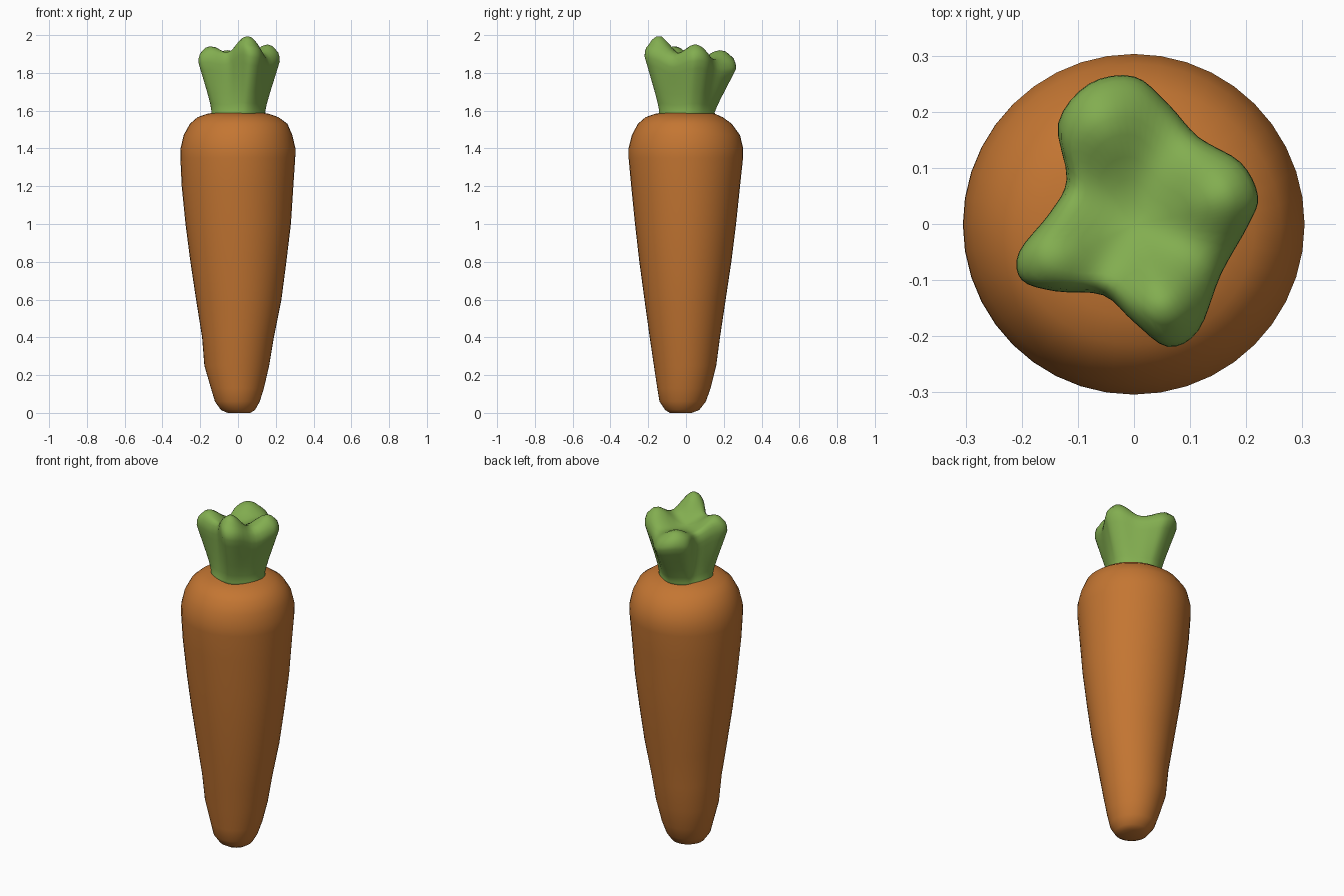
import bpy, bmesh, math
from mathutils import Vector


def material(name, rgb):
    m = bpy.data.materials.new(name)
    m.diffuse_color = (*rgb, 1)
    return m


def loft(name, rings, mat):
    """Skin a list of equal-length closed rings and cap both ends."""
    bm = bmesh.new()
    vr = [[bm.verts.new(p) for p in ring] for ring in rings]
    n = len(vr[0])
    for a, b in zip(vr, vr[1:]):
        for i in range(n):
            j = (i + 1) % n
            bm.faces.new((a[i], a[j], b[j], b[i]))
    bm.faces.new(vr[0][::-1])
    bm.faces.new(vr[-1])
    bmesh.ops.recalc_face_normals(bm, faces=bm.faces)
    for f in bm.faces:
        f.smooth = True
    me = bpy.data.meshes.new(name)
    bm.to_mesh(me)
    bm.free()
    me.materials.append(mat)
    ob = bpy.data.objects.new(name, me)
    bpy.context.collection.objects.link(ob)
    return ob


def catmull(a, b, c, d, t):
    return 0.5 * (2*b + (c - a)*t + (2*a - 5*b + 4*c - d)*t*t + (3*b - a - 3*c + d)*t**3)


orange = material("carrot orange", (0.55, 0.18, 0.032))
green = material("leaf green", (0.225, 0.42, 0.08))

# Root: z, x min, x max, y min, y max
profile = [
    (0.0, -0.055, 0.065, -0.085, 0.03), (0.015, -0.09, 0.09, -0.11, 0.07),
    (0.06, -0.122, 0.115, -0.14, 0.105), (0.13, -0.143, 0.137, -0.152, 0.13),
    (0.25, -0.178, 0.165, -0.17, 0.16), (0.4, -0.19, 0.19, -0.192, 0.18),
    (0.6, -0.222, 0.23, -0.22, 0.21), (0.8, -0.252, 0.256, -0.247, 0.24),
    (1.0, -0.278, 0.28, -0.27, 0.265), (1.2, -0.298, 0.293, -0.29, 0.286),
    (1.35, -0.305, 0.303, -0.304, 0.302), (1.4, -0.304, 0.304, -0.304, 0.303),
    (1.47, -0.288, 0.288, -0.287, 0.286), (1.53, -0.255, 0.262, -0.255, 0.243),
    (1.565, -0.215, 0.215, -0.215, 0.195), (1.583, -0.165, 0.165, -0.165, 0.155),
    (1.592, -0.11, 0.11, -0.11, 0.11), (1.594, -0.03, 0.03, -0.03, 0.03)]
N = 40
rings = []
for z, x0, x1, y0, y1 in profile:
    rings.append([((x0 + x1)/2 + (x1 - x0)/2*math.cos(2*math.pi*i/N),
                   (y0 + y1)/2 + (y1 - y0)/2*math.sin(2*math.pi*i/N), z) for i in range(N)])
loft("carrot_root", rings, orange)

# Leaf tuft: four-lobed outline seen from above
ctrl = [Vector(p) for p in (
    (0.0, 0.263), (0.06, 0.215), (0.115, 0.155), (0.19, 0.11), (0.221, 0.05),
    (0.205, 0.0), (0.155, -0.09), (0.115, -0.19), (0.06, -0.219), (0.0, -0.175),
    (-0.055, -0.127), (-0.14, -0.12), (-0.2, -0.1), (-0.205, -0.05),
    (-0.15, 0.02), (-0.12, 0.08), (-0.135, 0.18), (-0.08, 0.25))]
M = len(ctrl)
outline = [catmull(ctrl[i-1], ctrl[i], ctrl[(i+1) % M], ctrl[(i+2) % M], k/4)
           for i in range(M) for k in range(4)]
lobes = [(-0.06, 0.18, 0.07), (0.155, 0.05, 0.10), (0.05, -0.145, 0.145), (-0.145, -0.06, 0.09)]


def crown(p):
    """Height of the tuft's upper surface: a bump on every lobe."""
    return 1.85 + sum(h*math.exp(-((p.x - x)**2 + (p.y - y)**2)/0.0085) for x, y, h in lobes)


rings = []
# flaring stalk: height fraction, blend from round base to lobed outline, scale
for t, blend, s in ((0.0, 0.1, 1.06), (0.06, 0.15, 1.0), (0.2, 0.3, 0.97), (0.4, 0.52, 0.96),
                    (0.6, 0.72, 0.97), (0.8, 0.9, 0.985), (0.93, 1.0, 1.0)):
    ring = []
    for p in outline:
        q = (p.normalized()*0.132).lerp(p, blend)*s
        top = crown(p*0.9) - 0.045
        ring.append((q.x, q.y, 1.575 + (top - 1.575)*t))
    rings.append(ring)
# rounded rim and dished top
for s, drop in ((0.995, 0.045), (0.96, 0.02), (0.9, 0.006), (0.82, 0), (0.72, 0), (0.6, 0),
                (0.45, 0), (0.3, 0), (0.15, 0), (0.04, 0)):
    rings.append([(p.x*s, p.y*s, crown(p*min(s, 0.9)) - drop) for p in outline])
loft("leaf_tuft", rings, green)
